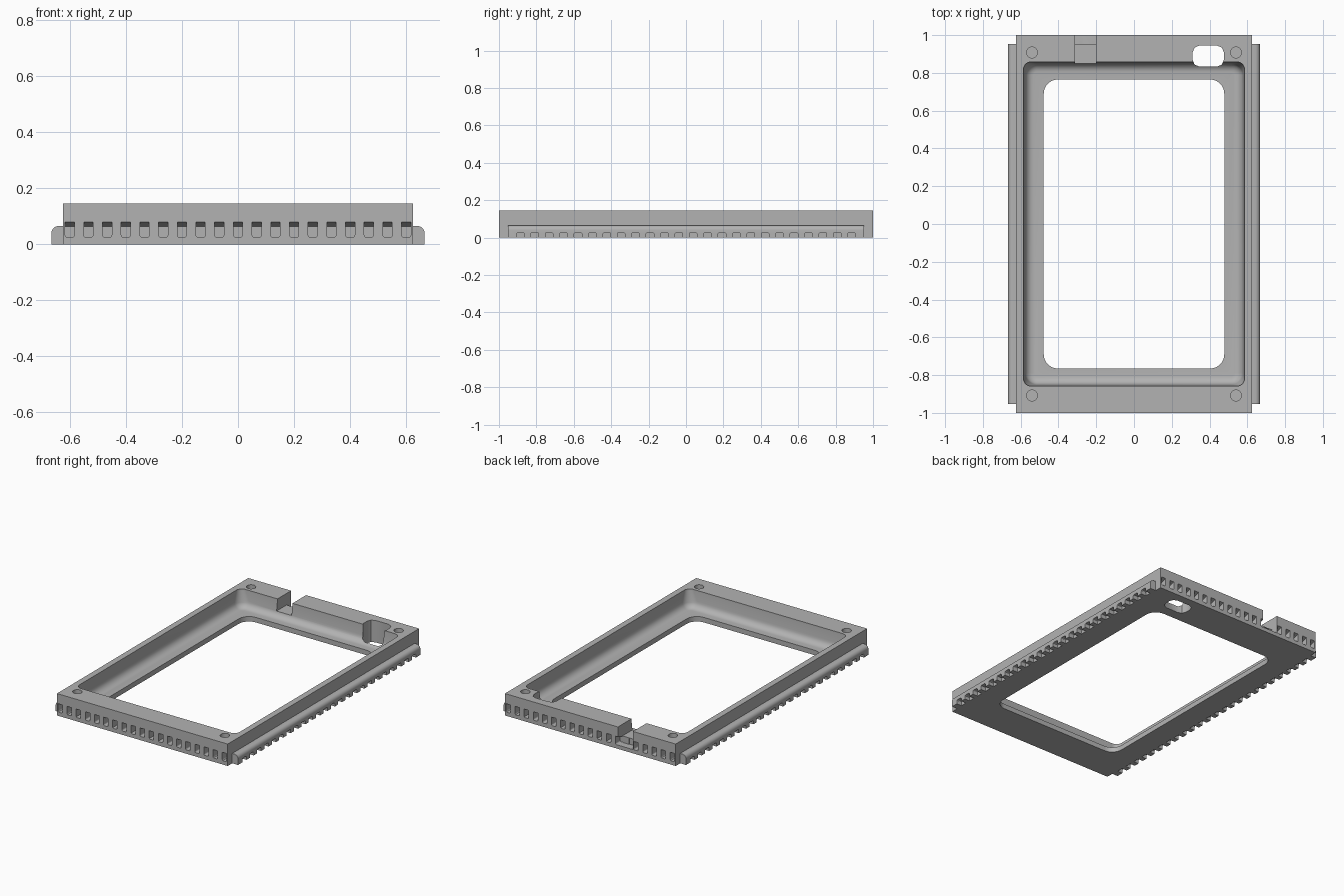
import bpy, bmesh, math
from mathutils import Vector

cube = bpy.data.objects.get("Cube")
if cube:
    bpy.data.objects.remove(cube)

grey = bpy.data.materials.new("mid_grey")
grey.use_nodes = True
colour = (0.45, 0.45, 0.45, 1)
grey.diffuse_color = colour
grey.node_tree.nodes["Principled BSDF"].inputs["Base Color"].default_value = colour

HX, HY, TOP = 0.625, 1.0, 0.145
LEDGE, SLOT_FLOOR = 0.08, 0.025


def finish(name, bm):
    bmesh.ops.recalc_face_normals(bm, faces=bm.faces)
    mesh = bpy.data.meshes.new(name)
    bm.to_mesh(mesh)
    bm.free()
    mesh.materials.append(grey)
    ob = bpy.data.objects.new(name, mesh)
    bpy.context.collection.objects.link(ob)
    return ob


def box(bm, lo, hi):
    made = bmesh.ops.create_cube(bm, size=1)["verts"]
    for v in made:
        v.co = Vector([l + (c + 0.5) * (h - l) for l, h, c in zip(lo, hi, v.co)])
    return made


def loft(bm, rings):
    loops = [[bm.verts.new(p) for p in ring] for ring in rings]
    for a, b in zip(loops, loops[1:]):
        for i in range(len(a)):
            j = (i + 1) % len(a)
            bm.faces.new((a[i], a[j], b[j], b[i]))
    bm.faces.new(loops[0])
    bm.faces.new(loops[-1])


def rounded_rect(hx, hy, r, z, steps=8, cx=0, cy=0):
    pts = []
    for q, (sx, sy) in enumerate(((1, 1), (-1, 1), (-1, -1), (1, -1))):
        for i in range(steps + 1):
            a = (q + i / steps) * math.pi / 2
            pts.append((cx + sx * (hx - r) + r * math.cos(a),
                        cy + sy * (hy - r) + r * math.sin(a), z))
    return pts


def bevel_edges(bm, verts, axis, z, width):
    # round the edges of one box that run along an axis at a given height
    edges = {e for v in verts for e in v.link_edges
             if all(abs(w.co.z - z) < 1e-5 for w in e.verts)
             and abs((e.verts[0].co - e.verts[1].co)[axis]) > 0.02
             and abs((e.verts[0].co - e.verts[1].co)[1 - axis]) < 1e-5}
    bmesh.ops.bevel(bm, geom=list(edges), offset=width, segments=3,
                    profile=0.5, affect='EDGES')


def cut(target, bm):
    cutter = finish("cutter", bm)
    cutter.hide_render = True
    mod = target.modifiers.new("cut", 'BOOLEAN')
    mod.operation, mod.solver, mod.object = 'DIFFERENCE', 'EXACT', cutter
    bpy.context.view_layer.objects.active = target
    bpy.ops.object.modifier_apply(modifier=mod.name)
    bpy.data.objects.remove(cutter)


def smooth(ob):
    bpy.ops.object.select_all(action='DESELECT')
    ob.select_set(True)
    bpy.context.view_layer.objects.active = ob
    bpy.ops.object.shade_smooth_by_angle(angle=math.radians(30))


# Main frame block
bm = bmesh.new()
box(bm, (-HX, -HY, 0), (HX, HY, TOP))
frame = finish("frame", bm)

# Dished pocket with a filleted floor
bm = bmesh.new()
rings, r = [], 0.045
for i in range(7):
    a = i / 6 * math.pi / 2
    inset = 0.008 + r * (1 - math.sin(a))
    rings.append(rounded_rect(0.585 - inset, 0.858 - inset, 0.07 - inset,
                              0.033 + r * (1 - math.cos(a))))
rings.append(rounded_rect(0.585, 0.858, 0.04, TOP - 0.01))
rings.append(rounded_rect(0.585, 0.858, 0.04, TOP + 0.05))
loft(bm, rings)
cut(frame, bm)

# Central window
bm = bmesh.new()
loft(bm, [rounded_rect(0.478, 0.765, 0.075, z) for z in (-0.1, 0.2)])
cut(frame, bm)

# Cable hole with clipped corners
bm = bmesh.new()
loft(bm, [rounded_rect(0.083, 0.056, 0.037, z, 2, 0.393, 0.889) for z in (-0.1, 0.2)])
cut(frame, bm)

# Blind screw holes in the corners
bm = bmesh.new()
for x in (-0.54, 0.54):
    for y in (-0.908, 0.908):
        loft(bm, [rounded_rect(0.029, 0.029, 0.029, z, 6, x, y) for z in (0.05, 0.2)])
cut(frame, bm)

# Rows of slots under the ledge, front and back, with sloping ceilings
bm = bmesh.new()
for side in (-1, 1):
    for i in range(19):
        x = (i - 9) * 0.0668
        ys = sorted((side * 0.95, side * 1.05))
        vs = box(bm, (x - 0.0165, ys[0], SLOT_FLOOR), (x + 0.0165, ys[1], LEDGE))
        for v in vs:
            if v.co.z > 0.05:
                v.co.z = 0.064 if abs(v.co.y) < HY else 0.096
        bevel_edges(bm, vs, 1, SLOT_FLOOR, 0.008)
cut(frame, bm)

# Stepped notch through the back rim
for y, z in ((0.8, 0.068), (0.953, SLOT_FLOOR)):
    bm = bmesh.new()
    box(bm, (-0.312, y, z), (-0.202, 1.1, 0.3))
    cut(frame, bm)
smooth(frame)

# Side rails with a rounded shoulder and a toothed underside
for side, name in ((1, "left_rail"), (-1, "right_rail")):
    profile = [(HX, 0), (0.667, 0)]
    for i in range(7):
        a = i / 6 * math.pi / 2
        profile.append((0.642 + 0.025 * math.cos(a), 0.04 + 0.025 * math.sin(a)))
    profile.append((HX, 0.065))
    bm = bmesh.new()
    loft(bm, [[(side * x, y, z) for x, z in profile] for y in (-0.953, 0.953)])
    rail = finish(name, bm)
    bm = bmesh.new()
    for i in range(24):
        y = (i - 11.5) * 0.077
        xs = sorted((side * 0.63, side * 0.72))
        vs = box(bm, (xs[0], y - 0.021, -0.05), (xs[1], y + 0.021, 0.026))
        bevel_edges(bm, vs, 0, 0.026, 0.008)
    cut(rail, bm)
    smooth(rail)
